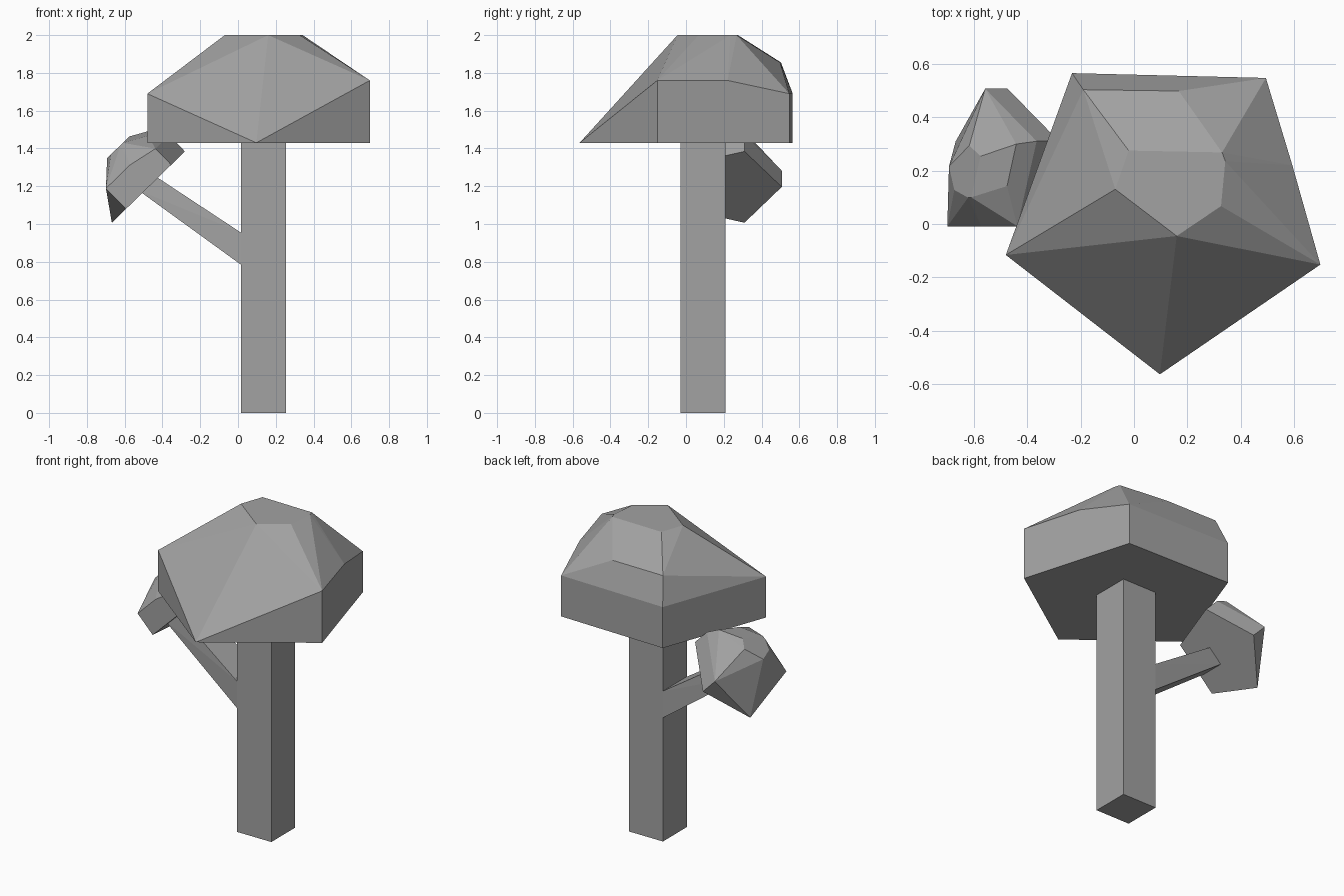
import bpy, bmesh, math
from mathutils import Matrix, Vector

cube = bpy.data.objects.get("Cube")
if cube:
    bpy.data.objects.remove(cube, do_unlink=True)

# One plain grey for the whole tree
grey = bpy.data.materials.new("stone_grey")
grey.use_nodes = True
colour = (0.36, 0.36, 0.36, 1)
grey.diffuse_color = colour
grey.node_tree.nodes["Principled BSDF"].inputs["Base Color"].default_value = colour


def faceted(name, points, matrix=Matrix()):
    """Flat-shaded convex block spanned by its corner points."""
    bm = bmesh.new()
    for p in points:
        bm.verts.new(p)
    bmesh.ops.convex_hull(bm, input=bm.verts[:])
    bmesh.ops.dissolve_limit(bm, angle_limit=math.radians(1.5),
                             verts=bm.verts[:], edges=bm.edges[:])
    bmesh.ops.recalc_face_normals(bm, faces=bm.faces[:])
    mesh = bpy.data.meshes.new(name)
    bm.to_mesh(mesh)
    bm.free()
    mesh.materials.append(grey)
    obj = bpy.data.objects.new(name, mesh)
    obj.matrix_world = matrix
    bpy.context.collection.objects.link(obj)
    return obj


def ring(outline, z):
    return [(x, y, z) for x, y in outline]


# Trunk: a square post
lo, hi = (0.015, -0.03), (0.255, 0.21)
square = [lo, (hi[0], lo[1]), hi, (lo[0], hi[1])]
faceted("trunk", ring(square, 0) + ring(square, 1.43))

# Crown: pentagonal base, uneven rim, chamfered shoulders and a flat top
base = [(-0.48, -0.116), (0.097, -0.563), (0.698, -0.152), (0.494, 0.547), (-0.232, 0.565)]
rim = [base[0], base[3], base[4]]
high_rim = [base[2], (0.593, 0.22)]
shoulder = [(-0.19, 0.503), (0.168, 0.498)]
top = [(-0.07, 0.13), (0.16, -0.045), (0.326, 0.067), (0.342, 0.235), (0.33, 0.268), (-0.02, 0.275)]
crown = (ring(base, 0) + ring(rim, 0.26) + ring(high_rim, 0.33)
         + ring(shoulder, 0.425) + ring(top, 0.57))
faceted("crown", crown, Matrix.Translation((0, 0, 1.43)))

# Small side crown: the same block, shrunk, turned and tilted outward
tilt = (Matrix.Translation((-0.481, 0.28, 1.189))
        @ Matrix.Rotation(math.radians(-44.3), 4, 'Y')
        @ Matrix.Rotation(math.radians(-106.2), 4, 'Z')
        @ Matrix.Scale(0.46, 4))
faceted("side_crown", crown, tilt)

# Branch: tapers from the trunk side into the side crown
root = [(0.015, y, z) for y in (-0.03, 0.21) for z in (0.785, 0.955)]
tip = [(x, y, z) for y in (0.02, 0.17) for x, z in ((-0.53, 1.18), (-0.445, 1.258))]
faceted("branch", root + tip)
